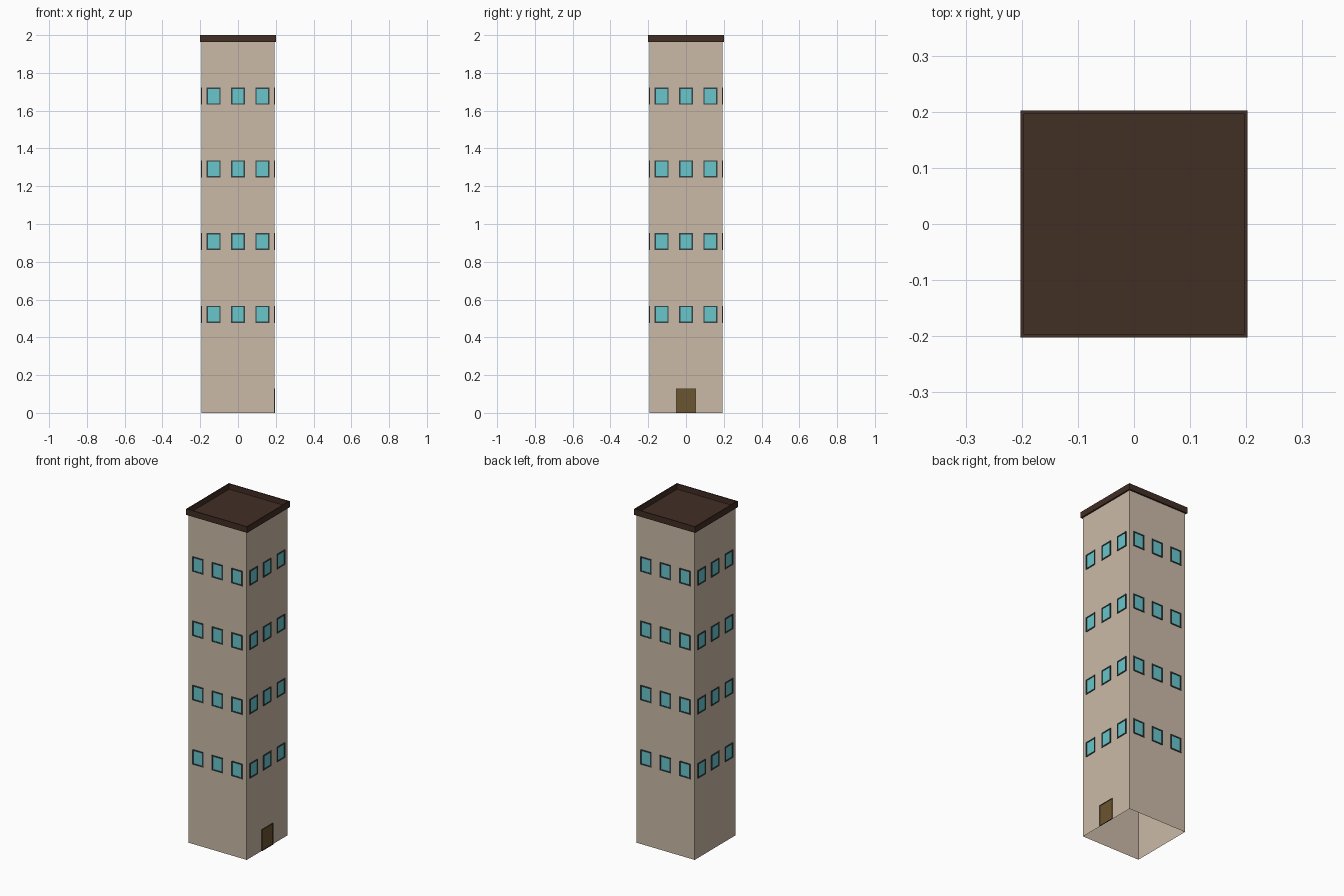
import bpy, bmesh, math
from mathutils import Matrix, Vector

if "Cube" in bpy.data.objects:
    bpy.data.objects.remove(bpy.data.objects["Cube"])

HALF = 0.193      # half width of the tower
WALL_TOP = 1.964  # underside of the roof cap


def material(name, rgb):
    m = bpy.data.materials.new(name)
    m.diffuse_color = (*[c ** 2.2 for c in rgb], 1)
    m.use_nodes = True
    m.node_tree.nodes["Principled BSDF"].inputs["Base Color"].default_value = m.diffuse_color
    return m


def finish(name, bm, mats):
    mesh = bpy.data.meshes.new(name)
    bm.to_mesh(mesh)
    bm.free()
    for m in mats:
        mesh.materials.append(m)
    obj = bpy.data.objects.new(name, mesh)
    bpy.context.collection.objects.link(obj)
    return obj


def box(bm, size, centre, turn=Matrix()):
    """Add a box and return its faces."""
    mat = turn @ Matrix.Translation(centre) @ Matrix.Diagonal((*size, 1))
    verts = bmesh.ops.create_cube(bm, size=1, matrix=mat)["verts"]
    bm.normal_update()
    return list({f for v in verts for f in v.link_faces})


def facing(faces, direction):
    return max(faces, key=lambda f: f.normal.dot(direction))


def sink(bm, face, border, depth):
    """Inset a face by a border, then push the middle straight in."""
    normal = face.normal.copy()
    bmesh.ops.inset_individual(bm, faces=[face], thickness=border)
    inner = bmesh.ops.extrude_discrete_faces(bm, faces=[face])["faces"][0]
    bmesh.ops.translate(bm, verts=inner.verts, vec=-normal * depth)
    return inner


def panel(bm, turn, u, z, w, h, border):
    """Framed panel on one facade; the middle takes the second material."""
    proud = 0.004
    faces = box(bm, (w, proud, h), (u, -HALF - proud / 2, z), turn)
    out = turn.to_3x3() @ Vector((0, -1, 0))
    back = facing(faces, -out)
    sink(bm, facing(faces, out), border, 0.003).material_index = 1
    bmesh.ops.delete(bm, geom=[back], context="FACES_ONLY")


wall = material("wall_plaster", (0.79, 0.725, 0.65))
roof = material("roof_brown", (0.265, 0.195, 0.16))
frame = material("frame_dark", (0.22, 0.27, 0.28))
glass = material("glass_teal", (0.41, 0.77, 0.79))
door_edge = material("door_edge", (0.24, 0.20, 0.15))
door_wood = material("door_wood", (0.42, 0.335, 0.205))

# Tower walls, open at the top and bottom
bm = bmesh.new()
sides = box(bm, (2 * HALF, 2 * HALF, WALL_TOP), (0, 0, WALL_TOP / 2))
caps = [f for f in sides if abs(f.normal.z) > 0.5]
bmesh.ops.delete(bm, geom=caps, context="FACES_ONLY")
finish("tower_walls", bm, [wall])

# Roof cap with a thin raised rim around a sunken floor
bm = bmesh.new()
cap = box(bm, (0.404, 0.404, 2 - WALL_TOP), (0, 0, (2 + WALL_TOP) / 2))
sink(bm, facing(cap, Vector((0, 0, 1))), 0.009, 0.032)
finish("roof_cap", bm, [roof])

# Windows: three columns and four rows on every side
bm = bmesh.new()
for side in range(4):
    turn = Matrix.Rotation(side * math.pi / 2, 4, "Z")
    for row in range(4):
        for col in (-1, 0, 1):
            panel(bm, turn, col * 0.129, 0.522 + row * 0.385, 0.074, 0.09, 0.01)
finish("windows", bm, [frame, glass])

# Door on the right side
bm = bmesh.new()
panel(bm, Matrix.Rotation(math.pi / 2, 4, "Z"), 0, 0.064, 0.106, 0.128, 0.004)
finish("door", bm, [door_edge, door_wood])
